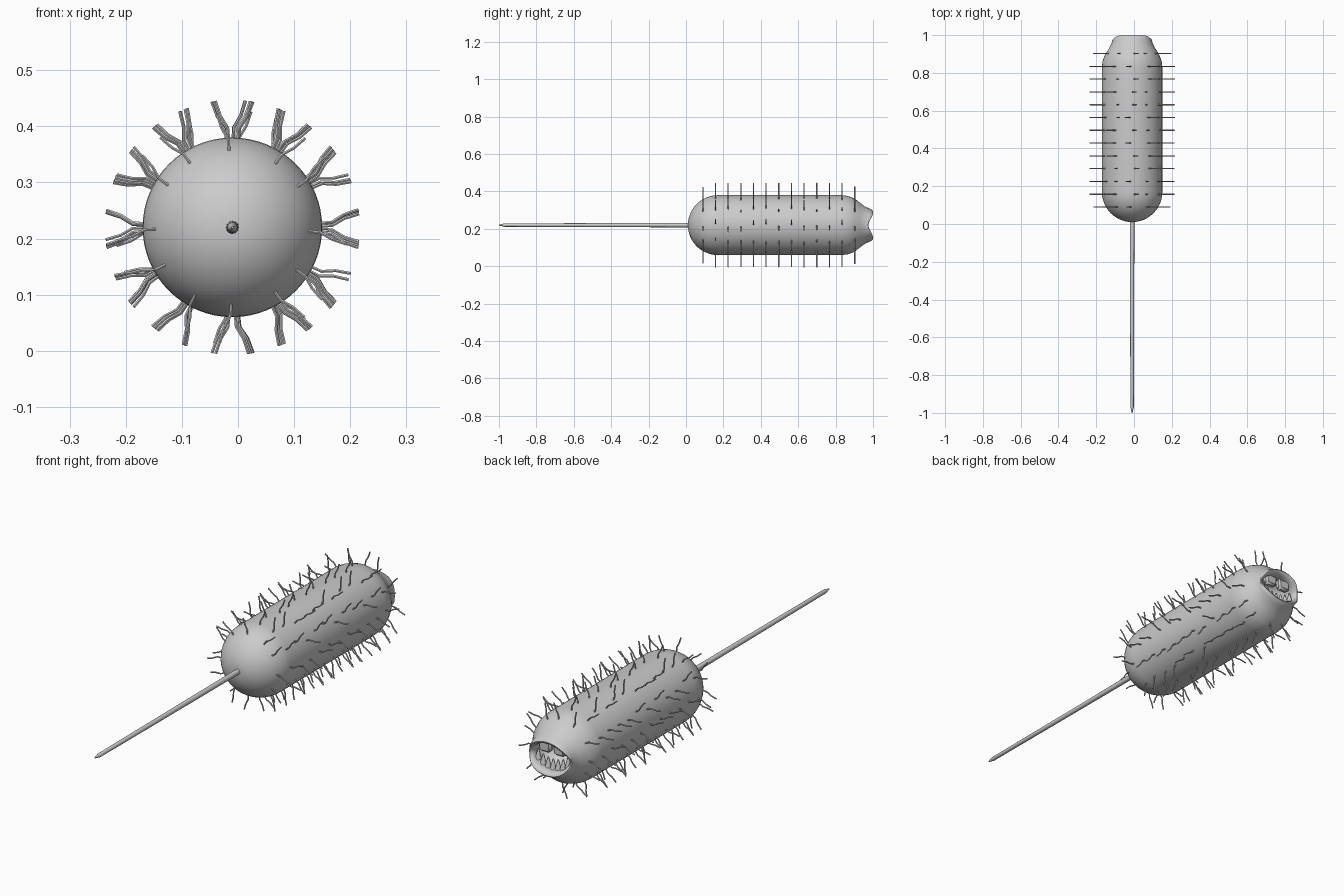
import bpy, bmesh, math, random
from mathutils import Vector

random.seed(4)
CX, CZ, R = -0.01, 0.22, 0.16

cube = bpy.data.objects.get("Cube")
if cube:
    bpy.data.objects.remove(cube)


def add_mesh(name, bm, angle=50):
    bmesh.ops.recalc_face_normals(bm, faces=bm.faces[:])
    mesh = bpy.data.meshes.new(name)
    bm.to_mesh(mesh)
    bm.free()
    obj = bpy.data.objects.new(name, mesh)
    bpy.context.collection.objects.link(obj)
    bpy.ops.object.select_all(action="DESELECT")
    obj.select_set(True)
    bpy.context.view_layer.objects.active = obj
    bpy.ops.object.shade_smooth_by_angle(angle=math.radians(angle))
    return obj


def loft(name, rings, sides, angle=50):
    """Skin elliptical rings (y, x radius, z radius, corner notch) along y."""
    bm = bmesh.new()
    loops = []
    for y, rx, rz, notch in rings:
        loop = []
        for i in range(sides):
            a = math.tau * i / sides
            dip = notch * abs(math.cos(a)) ** 6
            loop.append(bm.verts.new((CX + rx * math.cos(a), y - dip, CZ + rz * math.sin(a))))
        loops.append(loop)
    for a, b in zip(loops, loops[1:]):
        for i in range(sides):
            j = (i + 1) % sides
            bm.faces.new((a[i], a[j], b[j], b[i]))
    bm.faces.new(loops[0])
    bm.faces.new(loops[-1])
    return add_mesh(name, bm, angle)


# Body: domed front, straight barrel, lipped mouth with an inner cavity
rings = []
for k in range(1, 13):
    t = math.pi / 2 * k / 12
    r = R * math.sin(t)
    rings.append((0.17 - R * math.cos(t), r, r, 0))
rings += [(0.5, R, R, 0), (0.83, R, R, 0), (0.865, 0.156, 0.156, 0),
          (0.9, 0.142, 0.143, 0), (0.93, 0.122, 0.12, 0),
          (0.955, 0.109, 0.101, 0), (0.98, 0.106, 0.089, 0.01),
          (0.994, 0.106, 0.082, 0.02), (1.0, 0.102, 0.075, 0.024),
          (0.997, 0.095, 0.067, 0.024), (0.98, 0.089, 0.06, 0.016),
          (0.95, 0.088, 0.06, 0), (0.9, 0.085, 0.06, 0), (0.87, 0.05, 0.035, 0)]
loft("body", rings, 64)

# Spike
loft("spike", [(-1.0, 0.002, 0.002, 0), (-0.97, 0.009, 0.009, 0),
               (-0.5, 0.0105, 0.0105, 0), (0.03, 0.012, 0.012, 0)], 12, 40)


# Upper teeth: a pair of rounded blocks
for side, label in ((1, "left"), (-1, "right")):
    bm = bmesh.new()
    bmesh.ops.create_cube(bm, size=1)
    for v in bm.verts:
        flare = 1 if v.co.z > 0 else 0.8
        v.co = Vector((CX + side * 0.036 + v.co.x * 0.066 * flare,
                       0.955 + v.co.y * 0.03, CZ + 0.034 + v.co.z * 0.05))
    bmesh.ops.bevel(bm, geom=bm.edges[:], offset=0.008, segments=3, affect="EDGES")
    add_mesh("upper_tooth_" + label, bm)

# Lower teeth: a row of small points following the lip
bm = bmesh.new()
for i in range(7):
    u = (i - 3) / 3
    low = -0.055 * math.sqrt(1 - (0.85 * u) ** 2)
    geom = bmesh.ops.create_cone(bm, cap_ends=True, segments=8,
                                 radius1=0.014, radius2=0.003, depth=0.045)
    bmesh.ops.translate(bm, verts=geom["verts"],
                        vec=(CX + u * 0.074, 0.955, CZ + low + 0.017))
add_mesh("lower_teeth", bm)


# Bristles: rings of kinked hairs leaning around the barrel
def body_radius(y):
    if y < 0.17:
        return math.sqrt(R * R - (0.17 - y) ** 2)
    return 0.142 if y > 0.88 else R


curve = bpy.data.curves.new("bristles", "CURVE")
curve.dimensions = "3D"
curve.bevel_depth = 0.003
curve.bevel_resolution = 1
curve.use_fill_caps = True
for row in range(13):
    y = 0.09 + row * 0.0677
    base = body_radius(y)
    for k in range(12):
        lean = random.choice((-1, 1))
        a0 = math.radians(30 * k + lean * 2 + random.uniform(-2, 2))
        path = [(-0.012, 0), (0.018, 0.5), (0.04, 4), (0.067, 5.5)]
        spline = curve.splines.new("POLY")
        spline.points.add(len(path) - 1)
        for point, (out, turn) in zip(spline.points, path):
            a = a0 + math.radians(lean * turn)
            r = base + out
            point.co = (CX + r * math.cos(a), y, CZ + r * math.sin(a), 1)
bristles = bpy.data.objects.new("bristles", curve)
bpy.context.collection.objects.link(bristles)
bpy.ops.object.select_all(action="DESELECT")
bristles.select_set(True)
bpy.context.view_layer.objects.active = bristles
bpy.ops.object.convert(target="MESH")
bpy.ops.object.shade_smooth_by_angle(angle=math.radians(50))
